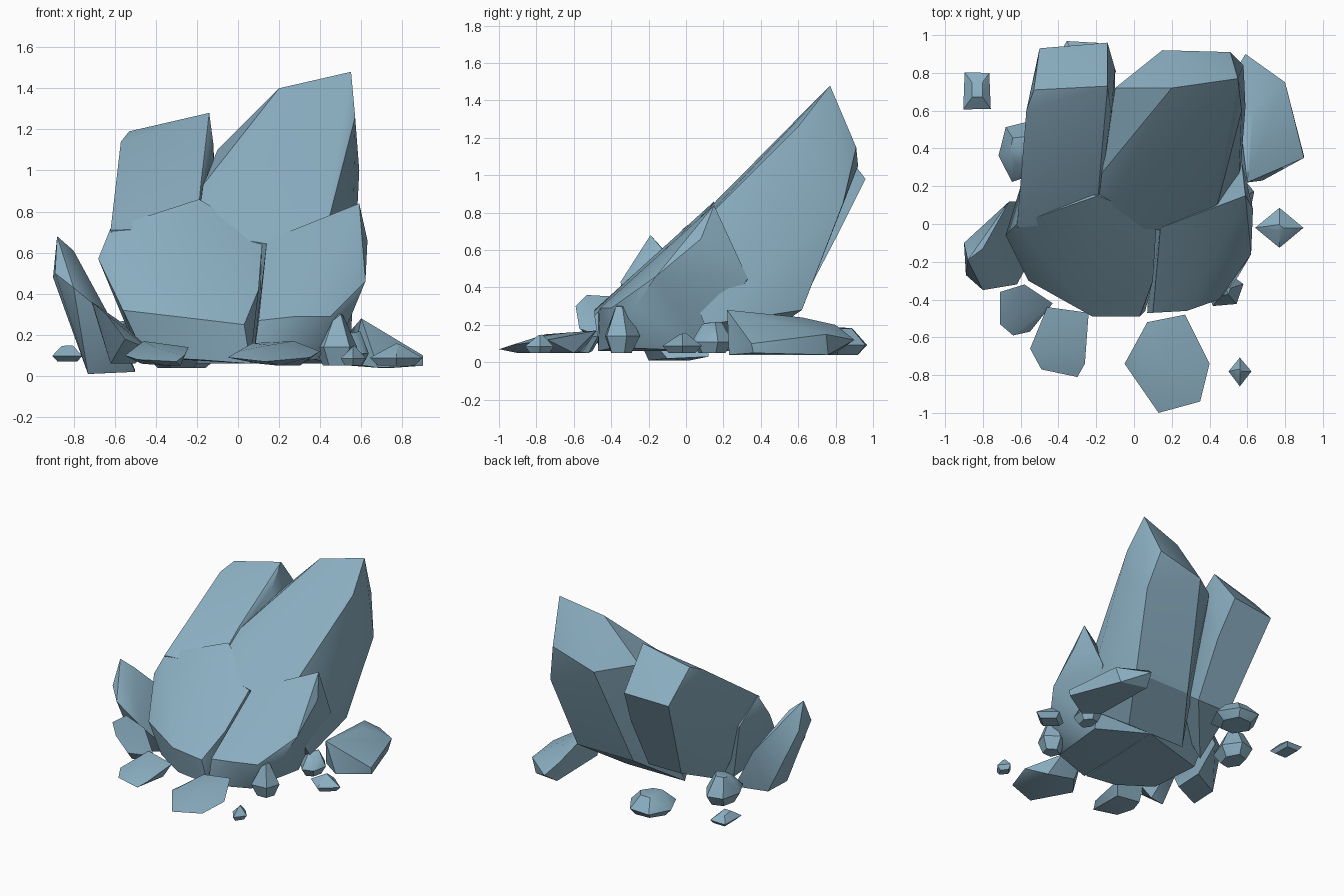
import bpy
import bmesh
import math
import random
from mathutils import Vector

random.seed(4)

default_cube = bpy.data.objects.get("Cube")
if default_cube:
    bpy.data.objects.remove(default_cube, do_unlink=True)

# Single blue-grey stone colour
stone = bpy.data.materials.new("blue_grey_stone")
stone.use_nodes = True
stone_colour = (.26, .43, .54, 1)
stone.diffuse_color = stone_colour
shader = stone.node_tree.nodes["Principled BSDF"]
shader.inputs["Base Color"].default_value = stone_colour
shader.inputs["Roughness"].default_value = .8

rocks = []


def chiselled_rock(name, corners):
    """Wrap a faceted convex stone around a handful of corner points."""
    bm = bmesh.new()
    for corner in corners:
        bm.verts.new(corner)
    hull = bmesh.ops.convex_hull(bm, input=bm.verts[:])
    leftovers = {v for v in hull["geom_interior"] + hull["geom_unused"]
                 if isinstance(v, bmesh.types.BMVert)}
    bmesh.ops.delete(bm, geom=list(leftovers), context="VERTS")
    bmesh.ops.dissolve_limit(bm, angle_limit=math.radians(3),
                             verts=bm.verts[:], edges=bm.edges[:])
    bmesh.ops.recalc_face_normals(bm, faces=bm.faces[:])
    mesh = bpy.data.meshes.new(name)
    bm.to_mesh(mesh)
    bm.free()
    mesh.materials.append(stone)
    rock = bpy.data.objects.new(name, mesh)
    bpy.context.scene.collection.objects.link(rock)
    rocks.append(rock)


def pebble(name, centre, radii, bottom, top, turn=0, sides=6, peak=.5):
    """Small stone: a wide uneven waist between a foot and a smaller crown."""
    corners = []
    waist = bottom + (top - bottom) * .35
    for height, spread in ((bottom, .65), (waist, 1), (top, peak)):
        for i in range(sides):
            angle = math.tau * i / sides + math.radians(turn)
            reach = spread * random.uniform(.9, 1.05)
            drop = random.uniform(0, .2) * (top - bottom) if height == top else 0
            corners.append(Vector((centre[0] + radii[0] * reach * math.cos(angle),
                                   centre[1] + radii[1] * reach * math.sin(angle),
                                   height - drop)))
    chiselled_rock(name, corners)


# Tall spire leaning backwards
chiselled_rock("tall_spire", [
    (.2, .72, 1.4), (.55, .77, 1.48), (.04, .54, 1.21), (.57, .6, 1.26),
    (.35, .42, 1.1), (.59, .62, 1), (.57, .48, .8), (.15, .92, 1.05),
    (.51, .91, 1.15), (.58, .84, .85), (-.1, .72, 1.1), (-.17, .27, .93),
    (.5, .62, .28), (.02, .62, .28), (.55, .1, .2), (.4, -.06, .6),
    (-.2, 0, .7), (.3, .3, .06), (-.2, .3, .06)])

# Second spire, lower and to the side
chiselled_rock("side_spire", [
    (-.53, .71, 1.19), (-.57, .6, 1.14), (-.12, .58, 1.13), (-.14, .73, 1.28),
    (-.5, .93, .96), (-.14, .96, .98), (-.62, -.02, .71), (-.2, .02, .72),
    (-.18, .27, .94), (-.58, .3, .5), (-.45, .2, .1), (-.1, .6, .28),
    (-.38, .6, .28), (-.1, .82, .7)])

# Broad boulder at the front
chiselled_rock("front_boulder", [
    (-.68, -.06, .57), (-.62, 0, .72), (-.19, .15, .86), (-.56, -.3, .32),
    (-.22, -.49, .28), (.03, -.49, .25), (.1, -.3, .42), (.12, .02, .68),
    (-.2, -.45, .08), (.06, -.46, .06), (-.45, -.3, .09), (-.48, .1, .09),
    (-.6, .2, .55), (.1, .3, .06)])

# Angular boulder beside it
chiselled_rock("corner_boulder", [
    (.59, .15, .84), (.63, .08, .66), (.62, -.16, .46), (.14, -.02, .66),
    (.33, -.13, .58), (.1, -.47, .27), (.28, -.46, .29), (.45, -.4, .29),
    (.55, -.28, .29), (.07, -.47, .06), (.38, -.38, .08), (.45, .1, .06),
    (.57, .33, .45), (.58, .22, .68), (.1, .3, .06)])

# Upright shard at the side
chiselled_rock("upright_shard", [
    (-.88, -.19, .68), (-.8, -.13, .61), (-.9, -.1, .48), (-.89, -.27, .5),
    (-.8, -.35, .43), (-.66, .12, .34), (-.62, -.32, .28), (-.73, -.2, .01),
    (-.5, .12, .03), (-.5, -.1, .02), (-.72, .02, .01)])

# Leaning shard near the front
chiselled_rock("leaning_shard", [
    (-.71, -.53, .36), (-.71, -.36, .35), (-.64, -.59, .3), (-.55, -.57, .18),
    (-.43, -.42, .13), (-.5, -.4, .06), (-.62, -.42, .06), (-.58, -.32, .27)])

# Broad low slab
chiselled_rock("low_slab", [
    (.6, .22, .28), (.53, .8, .2), (.59, .9, .12), (.8, .75, .15),
    (.9, .35, .1), (.9, .36, .05), (.63, .62, .24), (.55, .3, .06),
    (.55, .8, .05), (.76, .76, .04), (.68, .23, .04)])

# Flat stones lying in front
chiselled_rock("front_stone", [
    (-.05, -.74, .09), (.07, -.52, .16), (.27, -.48, .17), (.4, -.74, .12),
    (.35, -.94, .09), (.13, -1, .07), (0, -.74, .12), (.15, -.75, .15),
    (.1, -.55, .06), (.3, -.6, .05), (.2, -.9, .05)])
chiselled_rock("front_side_stone", [
    (-.46, -.44, .17), (-.24, -.47, .14), (-.26, -.74, .1), (-.3, -.81, .07),
    (-.49, -.77, .08), (-.55, -.66, .1), (-.4, -.65, .14), (-.47, -.5, .06),
    (-.28, -.52, .05), (-.35, -.7, .05)])

# Loose pebbles around the base
pebble("pointed_pebble", (.48, -.35), (.11, .1), .05, .31, turn=20, sides=5, peak=.3)
pebble("tiny_front_pebble", (.56, -.78), (.06, .08), .05, .15, sides=4, peak=.15)
pebble("outer_pebble", (.77, -.02), (.13, .11), .05, .16, sides=4, peak=.15)
pebble("tucked_pebble", (.55, .14), (.09, .12), .05, .22, turn=15)
pebble("outer_back_pebble", (-.83, .71), (.1, .14), .07, .15, turn=45, sides=4, peak=.4)
pebble("side_pebble", (-.6, .39), (.13, .17), .05, .27, turn=10)
pebble("back_pebble", (-.27, .81), (.18, .19), .04, .19, turn=60)

# Soft shading inside broad facets, crisp edges between them
bpy.ops.object.select_all(action="DESELECT")
for rock in rocks:
    rock.select_set(True)
bpy.context.view_layer.objects.active = rocks[0]
bpy.ops.object.shade_smooth_by_angle(angle=math.radians(32))
